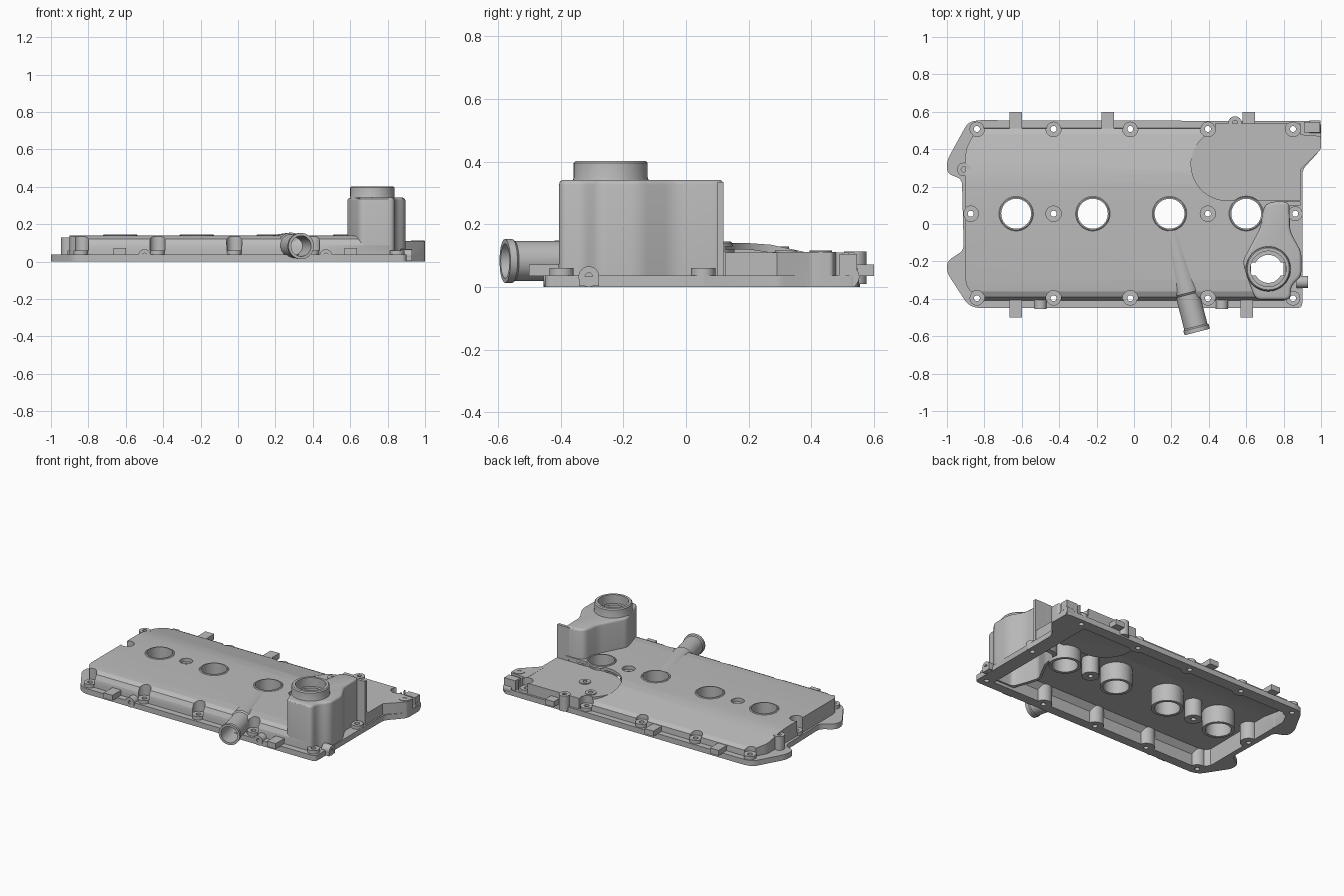
import bpy, bmesh, math
from mathutils import Vector, Matrix

if "Cube" in bpy.data.objects:
    bpy.data.objects.remove(bpy.data.objects["Cube"], do_unlink=True)

metal = bpy.data.materials.new("cast grey metal")
metal.use_nodes = True
grey = (0.5, 0.5, 0.5, 1)
metal.diffuse_color = grey
next(n for n in metal.node_tree.nodes if n.type == 'BSDF_PRINCIPLED').inputs["Base Color"].default_value = grey
parts = []


def finish(name, bm, placement=Matrix()):
    bmesh.ops.recalc_face_normals(bm, faces=bm.faces)
    bm.transform(placement)
    mesh = bpy.data.meshes.new(name)
    bm.to_mesh(mesh)
    bm.free()
    mesh.materials.append(metal)
    obj = bpy.data.objects.new(name, mesh)
    bpy.context.scene.collection.objects.link(obj)
    parts.append(obj)
    return obj


def rounded(points, radius, steps=5):
    """Round every corner of a flat outline."""
    result = []
    count = len(points)
    for i in range(count):
        p, a, b = (Vector(points[k % count]) for k in (i, i - 1, i + 1))
        start = p + (a - p).normalized() * min(radius, (a - p).length * 0.45)
        end = p + (b - p).normalized() * min(radius, (b - p).length * 0.45)
        for s in range(steps + 1):
            t = s / steps
            result.append(start * (1 - t) ** 2 + p * 2 * t * (1 - t) + end * t * t)
    return result


def prism(name, points, low, high, bevel=0):
    bm = bmesh.new()
    face = bm.faces.new([bm.verts.new((p[0], p[1], low)) for p in points])
    grown = bmesh.ops.extrude_face_region(bm, geom=[face])["geom"]
    top = [v for v in grown if isinstance(v, bmesh.types.BMVert)]
    bmesh.ops.translate(bm, verts=top, vec=(0, 0, high - low))
    if bevel:
        rim = [e for e in bm.edges if all(v in top for v in e.verts)]
        bmesh.ops.bevel(bm, geom=rim, offset=bevel, segments=3, profile=0.5,
                        affect='EDGES', clamp_overlap=True)
    return finish(name, bm)


def box(name, x, y, z):
    return prism(name, [(x[0], y[0]), (x[1], y[0]), (x[1], y[1]), (x[0], y[1])], *z)


def circle(spot, radius, sides=36):
    angles = [math.tau * i / sides for i in range(sides)]
    return [(spot[0] + radius * math.cos(a), spot[1] + radius * math.sin(a)) for a in angles]


def cylinder(name, spot, radius, low, high):
    return prism(name, circle(spot, radius), low, high)


def lathe(name, profile, origin=(0, 0, 0), axis=(0, 0, 1), closed=False, sides=36):
    """Turn (distance, radius) points around an axis; open profiles get end caps."""
    bm = bmesh.new()
    rings = [[bm.verts.new((*p, d)) for p in circle((0, 0), r, sides)] for d, r in profile]
    for low, high in zip(rings, rings[1:] + rings[:1] if closed else rings[1:]):
        for i in range(sides):
            bm.faces.new((low[i - 1], low[i], high[i], high[i - 1]))
    if not closed:
        bm.faces.new(rings[0])
        bm.faces.new(rings[-1])
    turn = Vector(axis).to_track_quat('Z', 'Y').to_matrix().to_4x4()
    return finish(name, bm, Matrix.Translation(origin) @ turn)


def boolean(target, other, operation='DIFFERENCE', keep=False):
    """Apply a boolean and delete the other object unless it is kept."""
    mod = target.modifiers.new("cut", 'BOOLEAN')
    mod.object, mod.operation, mod.solver = other, operation, 'EXACT'
    graph = bpy.context.evaluated_depsgraph_get()
    mesh = bpy.data.meshes.new_from_object(target.evaluated_get(graph))
    target.modifiers.clear()
    target.data = mesh
    if not keep:
        parts.remove(other)
        bpy.data.objects.remove(other, do_unlink=True)


def vault(name, outline, section, low):
    """Plan outline limited by a cross-section running along x."""
    body = prism(name, outline, low, 0.3)
    roof = prism("roof", section, -1.2, 1.2)
    roof.data.transform(Matrix(((0, 0, 1, 0), (1, 0, 0, 0), (0, 1, 0, 0), (0, 0, 0, 1))))
    boolean(body, roof, 'INTERSECT')
    return body


# Layout of wells and bolts
wells = [(-0.63 + 0.41 * i, 0.055) for i in range(4)]
bolt_x = (-0.84, -0.43, -0.02, 0.395, 0.85)
edge_bolts = [(x, 0.508) for x in bolt_x] + [(x, -0.397) for x in bolt_x] + [(-0.873, 0.055), (0.862, 0.055)]
middle_bolts = [(-0.43, 0.055), (0.395, 0.055)]

# Domed cover with its sloping rear
outline = [(-0.9, -0.33), (-0.83, -0.41), (0.82, -0.41), (0.82, 0.53), (-0.83, 0.53), (-0.9, 0.4)]
section = [(-0.42, -0.2), (-0.405, 0.09), (-0.39, 0.12), (-0.36, 0.135), (-0.3, 0.14), (0.2, 0.14),
           (0.27, 0.135), (0.34, 0.12), (0.48, 0.09), (0.51, 0.075), (0.53, -0.2)]
cover = vault("valve_cover", rounded(outline, 0.03), section, 0.01)

# Rear pump plate: flat and round-ended
arc = [(0.5 + 0.195 * math.cos(a), 0.32 + 0.195 * math.sin(a))
       for a in (math.radians(110 + 8 * i) for i in range(21))]
plate = arc + [(0.89, 0.125), (0.89, 0.537), (0.433, 0.537)]
boolean(cover, prism("recess", plate, 0.1, 0.4))
boolean(cover, prism("plate", plate, 0.012, 0.11), 'UNION')

# Flange with ears and the rear arm
flange = [(-0.84, 0.555), (-0.89, 0.54), (-1, 0.34), (-1, 0.27), (-0.92, 0.24), (-0.91, -0.14), (-1, -0.2),
          (-1, -0.26), (-0.89, -0.43), (-0.84, -0.45), (0.9, -0.45), (0.9, 0.29), (1, 0.4), (1, 0.55)]
boolean(cover, prism("flange", rounded(flange, 0.03), 0, 0.037), 'UNION')
arm = [(0.87, 0.27), (0.91, 0.31), (1, 0.4), (1, 0.47), (0.87, 0.48)]
boolean(cover, prism("arm", rounded(arm, 0.015), 0.005, 0.111), 'UNION')
boolean(cover, box("arm_end", (0.91, 0.995), (0.49, 0.545), (0.006, 0.105)), 'UNION')

# Hollow underside, leaving posts around bolts and wells
inner = [(-0.875, -0.31), (-0.82, -0.385), (0.8, -0.385), (0.8, 0.495), (-0.82, 0.495), (-0.875, 0.38)]
inner_section = [(-0.39, -0.4), (-0.385, 0.08), (-0.35, 0.116), (0.2, 0.12),
                 (0.34, 0.098), (0.47, 0.07), (0.5, -0.4)]
cavity = vault("cavity", inner, inner_section, -0.1)
boolean(cavity, prism("ceiling", plate, 0.088, 0.4))
for spot in wells:
    boolean(cavity, cylinder("post", spot, 0.1, -0.2, 0.35))
for spot in edge_bolts + middle_bolts:
    boolean(cavity, cylinder("post", spot, 0.054, -0.2, 0.35))
boolean(cover, cavity, keep=True)

# Spark wells, bolt seats and bolt holes
for spot in wells:
    boolean(cover, cylinder("well", spot, 0.08, -0.2, 0.4))
for spot in edge_bolts:
    boolean(cover, cylinder("boss", spot, 0.039, 0.003, 0.065), 'UNION')
for spots, seat in ((edge_bolts, 0.06), (middle_bolts, 0.115)):
    for spot in spots:
        boolean(cover, cylinder("seat", spot, 0.041, seat, 0.4))
        boolean(cover, cylinder("hole", spot, 0.016, -0.2, 0.3))

# Filler tower with its rear fin
tower_plan = [(0.58, -0.2), (0.675, -0.02), (0.695, 0.1), (0.74, 0.12), (0.83, 0.12), (0.835, -0.04),
              (0.895, -0.15), (0.895, -0.28), (0.84, -0.33), (0.835, -0.405), (0.65, -0.405), (0.61, -0.3)]
tower_plan = rounded(tower_plan, 0.03)
middle = Vector((0.74, -0.16))
tower = prism("filler_tower", tower_plan, 0.02, 0.342, bevel=0.016)
hollow = prism("hollow", [middle + (p - middle) * 0.87 for p in tower_plan], 0.04, 0.32)
boolean(cover, hollow, keep=True)
hollow.data.transform(Matrix.Translation((0, 0, -0.03)))
boolean(tower, hollow)
box("tower_fin", (0.8, 0.89), (0.1, 0.12), (0.02, 0.335))
neck_spot = (0.718, -0.24)
boolean(tower, cylinder("mouth", neck_spot, 0.075, 0.2, 0.5))
boolean(tower, box("mouth_slot", (0.626, 0.81), (-0.275, -0.205), (0.2, 0.5)))
lathe("filler_neck", [(0.335, 0.122), (0.35, 0.118), (0.395, 0.118), (0.402, 0.112),
                      (0.402, 0.095), (0.335, 0.095)], (*neck_spot, 0), closed=True, sides=48)

# Breather pipe: half sunk in the roof, open at the end
start, end = Vector((0.197, -0.03, 0.085)), Vector((0.338, -0.578, 0.083))
pipe = lathe("breather_pipe", [(0, 0.058), (0.33, 0.071), (0.35, 0.071), (0.36, 0.064), (0.535, 0.064),
                               (0.542, 0.07), (0.565, 0.07), (0.565, 0.055), (0.38, 0.05)], start, end - start)
boolean(pipe, cavity)

# Raised well rims
for i, spot in enumerate(wells):
    lathe(f"well_rim_{i + 1}", [(0.13, 0.08), (0.13, 0.094), (0.141, 0.092), (0.145, 0.087), (0.145, 0.08)],
          (*spot, 0), closed=True)

# Upright mounting bosses
for i, (x, y, low, high) in enumerate(((0.42, 0.43, 0.09, 0.116), (0.54, 0.54, 0.01, 0.114),
                                       (0.54, 0.32, 0.09, 0.116), (0.96, 0.43, 0.002, 0.114),
                                       (-0.91, 0.292, 0.002, 0.13))):
    lathe(f"mounting_boss_{i + 1}", [(low, 0.036), (high, 0.036), (high, 0.014), (high - 0.015, 0.014)],
          (x, y, 0), sides=24)

# Horizontal bosses on the flange edge
for i, (spot, axis) in enumerate((((-0.5, -0.455, 0.033), (0, 1, 0)), ((0.47, -0.455, 0.033), (0, 1, 0)),
                                  ((0.93, -0.31, 0.033), (-1, 0, 0)), ((0.998, 0.52, 0.033), (-1, 0, 0)))):
    lathe(f"side_boss_{i + 1}", [(0.012, 0.012), (0, 0.012), (0, 0.033), (0.06, 0.033)], spot, axis, sides=24)
box("side_bracket", (0.85, 0.929), (-0.342, -0.278), (0.003, 0.033))

# Clip tabs along both long edges
for i, (x, near, far) in enumerate(((-0.633, 0.5, 0.6), (-0.14, 0.5, 0.6), (0.613, 0.52, 0.6),
                                    (-0.633, -0.5, -0.395), (0.602, -0.5, -0.395))):
    box(f"clip_tab_{i + 1}", (x - 0.033, x + 0.033), (near, far), (0.035, 0.072))

# Smooth shading with crisp edges
for obj in bpy.context.scene.objects:
    obj.select_set(obj in parts)
bpy.context.view_layer.objects.active = cover
bpy.ops.object.shade_smooth_by_angle()
